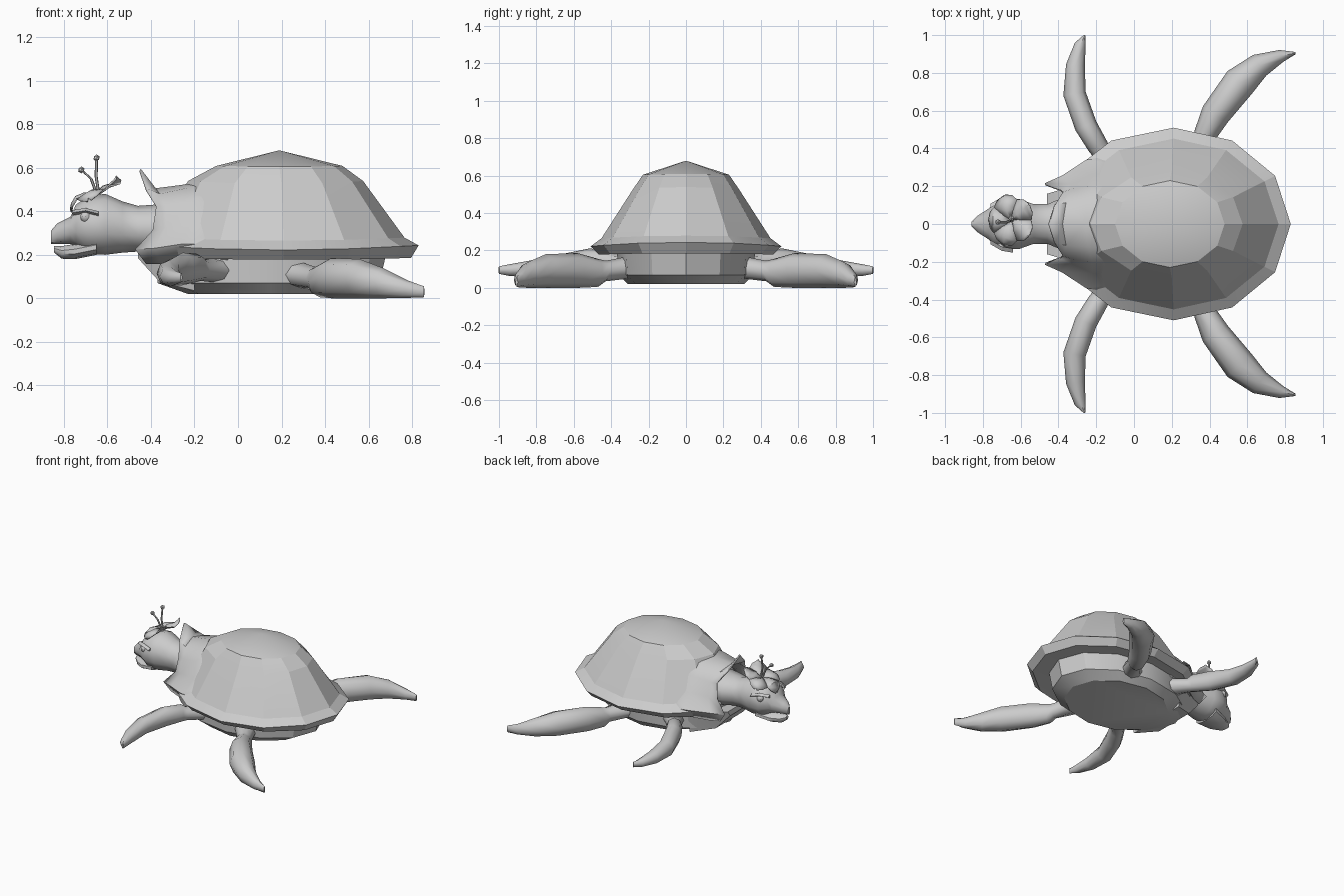
import bpy, bmesh, math
from mathutils import Matrix, Vector

if "Cube" in bpy.data.objects:
    bpy.data.objects.remove(bpy.data.objects["Cube"])


def finish(bm, name, mirror=False, angle=30):
    bmesh.ops.recalc_face_normals(bm, faces=bm.faces)
    me = bpy.data.meshes.new(name)
    bm.to_mesh(me)
    bm.free()
    ob = bpy.data.objects.new(name, me)
    bpy.context.collection.objects.link(ob)
    bpy.ops.object.select_all(action='DESELECT')
    ob.select_set(True)
    bpy.context.view_layer.objects.active = ob
    bpy.ops.object.shade_smooth_by_angle(angle=math.radians(angle))
    if mirror:
        m = ob.modifiers.new("mirror", 'MIRROR')
        m.use_axis = (False, True, False)
    return ob


def loft_into(bm, rings, closed=True, cap=(True, True)):
    rows = [[bm.verts.new(p) for p in r] for r in rings]
    n = len(rows[0])
    for a, b in zip(rows, rows[1:]):
        for i in range(n if closed else n - 1):
            j = (i + 1) % n
            bm.faces.new((a[i], a[j], b[j], b[i]))
    if closed:
        for use, row in zip(cap, (rows[0], rows[-1])):
            if use:
                bm.faces.new(row)
    return rows


def loft(name, rings, closed=True, cap=(True, True), mirror=False, angle=30):
    bm = bmesh.new()
    loft_into(bm, rings, closed, cap)
    return finish(bm, name, mirror, angle)


def oval(cx, back, front, ry, z, lift=0.0, n=12, xmin=-0.37):
    """Horizontal ring with its own reach to the back (+x) and front (-x); lift raises the ends."""
    pts = []
    for i in range(n):
        a = 2 * math.pi * i / n
        c = math.cos(a)
        x = max(cx + c * (back if c > 0 else front), xmin)
        pts.append((x, ry * math.sin(a), z + lift * max(0, abs(c) - 0.3)))
    return pts


# Domed shell: underside, rim, side panels, crown and apex
bm = bmesh.new()
rows = loft_into(bm, [oval(0.20, 0.45, 0.48, 0.35, 0.19),
                      oval(0.21, 0.585, 0.62, 0.465, 0.178, 0.01),
                      oval(0.21, 0.62, 0.66, 0.51, 0.222, 0.03),
                      oval(0.21, 0.555, 0.58, 0.452, 0.265, 0.02),
                      oval(0.20, 0.375, 0.43, 0.285, 0.525, 0.02),
                      oval(0.19, 0.29, 0.29, 0.23, 0.605, 0.005)], cap=(True, False))
apex = bm.verts.new((0.19, 0, 0.68))
top = rows[-1]
for i in range(12):
    bm.faces.new((top[i], top[(i + 1) % 12], apex))
finish(bm, "shell", angle=16)

# Collar: flared shell opening around the neck (half profile, mirrored)
collar = loft("shell_collar", [
    [(0.02, 0, 0.57), (0.02, 0.13, 0.54), (0.02, 0.22, 0.44), (0.02, 0.29, 0.34),
     (-0.02, 0.37, 0.24), (-0.05, 0.32, 0.17)],
    [(-0.26, 0, 0.515), (-0.24, 0.12, 0.50), (-0.22, 0.20, 0.44), (-0.22, 0.255, 0.34),
     (-0.25, 0.335, 0.25), (-0.24, 0.28, 0.18)],
    [(-0.38, 0, 0.50), (-0.36, 0.11, 0.475), (-0.33, 0.18, 0.42), (-0.33, 0.205, 0.32),
     (-0.38, 0.25, 0.23), (-0.35, 0.22, 0.16)],
    [(-0.45, 0, 0.59), (-0.42, 0.10, 0.50), (-0.375, 0.165, 0.42), (-0.39, 0.18, 0.31),
     (-0.47, 0.21, 0.225), (-0.42, 0.19, 0.16)],
], closed=False, mirror=True, angle=40)
sol = collar.modifiers.new("thickness", 'SOLIDIFY')
sol.thickness = 0.012
sol.offset = 0

# Belly plate
loft("belly", [oval(0.15, 0.53, 0.53, 0.37, 0.20),
               oval(0.15, 0.50, 0.53, 0.36, 0.07),
               oval(0.15, 0.40, 0.38, 0.31, 0.02)], angle=25)

# Chest plate under the neck
loft("chest", [[(x, w, z), (x, -w, z), (x, -w - 0.03, z + h), (x, w + 0.03, z + h)]
               for x, w, z, h in [(-0.46, 0.13, 0.185, 0.04), (-0.36, 0.16, 0.075, 0.13),
                                  (-0.20, 0.24, 0.035, 0.15)]], angle=25)


# Flippers: (x, y, z, half width, half height) along a path
def flipper(name, stations, n=8):
    rings = []
    pos = [Vector(s[:3]) for s in stations]
    for i, (x, y, z, w, h) in enumerate(stations):
        d = pos[min(i + 1, len(pos) - 1)] - pos[max(i - 1, 0)]
        side = Vector((-d.y, d.x, 0)).normalized()
        rings.append([pos[i] + side * w * math.cos(a) + Vector((0, 0, h * math.sin(a)))
                      for a in (2 * math.pi * k / n for k in range(n))])
    loft(name, rings, mirror=True, angle=60)


flipper("front_flipper", [(-0.08, 0.26, 0.13, 0.08, 0.06), (-0.17, 0.38, 0.13, 0.05, 0.05),
                          (-0.19, 0.41, 0.14, 0.055, 0.065), (-0.255, 0.52, 0.135, 0.06, 0.075),
                          (-0.315, 0.69, 0.115, 0.06, 0.06), (-0.31, 0.84, 0.10, 0.05, 0.045),
                          (-0.285, 0.95, 0.095, 0.03, 0.03), (-0.26, 1.0, 0.095, 0.005, 0.02)])
flipper("rear_flipper", [(0.28, 0.30, 0.11, 0.08, 0.06), (0.355, 0.43, 0.09, 0.05, 0.055),
                         (0.375, 0.47, 0.08, 0.06, 0.075), (0.43, 0.58, 0.093, 0.078, 0.093),
                         (0.56, 0.75, 0.09, 0.088, 0.09), (0.665, 0.84, 0.07, 0.065, 0.07),
                         (0.78, 0.89, 0.042, 0.033, 0.04), (0.855, 0.905, 0.03, 0.006, 0.025)])


# Head, neck and jaw: (x, low z, high z, half width)
def body_tube(name, stations, n=10):
    rings = []
    for x, lo, hi, w in stations:
        c, h = (lo + hi) / 2, (hi - lo) / 2
        rings.append([(x, w * math.cos(a), c + h * math.sin(a))
                      for a in (2 * math.pi * (k + 0.5) / n for k in range(n))])
    loft(name, rings, angle=40)


body_tube("head_and_neck", [(-0.86, 0.25, 0.31, 0.012), (-0.83, 0.25, 0.345, 0.045),
                            (-0.77, 0.25, 0.375, 0.085), (-0.745, 0.24, 0.43, 0.11),
                            (-0.69, 0.205, 0.47, 0.14), (-0.61, 0.20, 0.48, 0.14),
                            (-0.53, 0.21, 0.445, 0.11), (-0.46, 0.215, 0.425, 0.11),
                            (-0.39, 0.21, 0.43, 0.14), (-0.25, 0.18, 0.44, 0.17)])
body_tube("lower_jaw", [(-0.845, 0.21, 0.24, 0.012), (-0.81, 0.182, 0.24, 0.045),
                        (-0.75, 0.18, 0.25, 0.085), (-0.65, 0.20, 0.27, 0.11)])

# Eyes and brows
bm = bmesh.new()
bmesh.ops.create_uvsphere(bm, u_segments=10, v_segments=6, radius=0.026,
                          matrix=Matrix.Translation((-0.70, 0.113, 0.375)))
finish(bm, "eye", mirror=True)
loft("brow", [[(x, y, z), (x, y + 0.022, z - 0.012), (x, y, z - 0.024)]
              for x, y, z in [(-0.76, 0.085, 0.405), (-0.70, 0.12, 0.415), (-0.64, 0.13, 0.40)]],
     mirror=True)

# Flower on the head: five broad petals, the front ones drooping over the brow
base = Matrix.Translation((-0.65, 0.02, 0.48)) @ Matrix.Rotation(math.radians(-20), 4, 'Y')
bm = bmesh.new()
for k in range(5):
    turn = math.radians(36 + 72 * k)
    m = base @ Matrix.Rotation(turn, 4, 'Z')
    tip = 0.055 * max(0, math.cos(turn)) - 0.03 * max(0, -math.cos(turn))
    loft_into(bm, [[m @ Vector((r, s * w, z - abs(s) * 0.014)) for s in (-1, 0, 1)]
                   for r, w, z in [(0.008, 0.008, 0.01), (0.05, 0.045, 0.026), (0.095, 0.068, 0.024),
                                   (0.125, 0.045, 0.015 + tip * 0.5), (0.14, 0.01, 0.005 + tip)]],
              closed=False)
petals = finish(bm, "flower_petals", angle=40)
petals.modifiers.new("thickness", 'SOLIDIFY').thickness = 0.006

# Stamens with small bulbs
for k, path in enumerate([[(-0.64, 0.02, 0.48), (-0.652, 0.02, 0.56), (-0.65, 0.03, 0.645)],
                          [(-0.65, 0.02, 0.48), (-0.675, 0.01, 0.55), (-0.72, 0.01, 0.59)]]):
    bm = bmesh.new()
    loft_into(bm, [[Vector(p) + Vector((0.007 * math.cos(a), 0.007 * math.sin(a), 0))
                    for a in (math.pi * i / 3 for i in range(6))] for p in path])
    bmesh.ops.create_icosphere(bm, subdivisions=1, radius=0.016,
                               matrix=Matrix.Translation(path[-1]))
    finish(bm, f"stamen_{k + 1}", angle=40)
